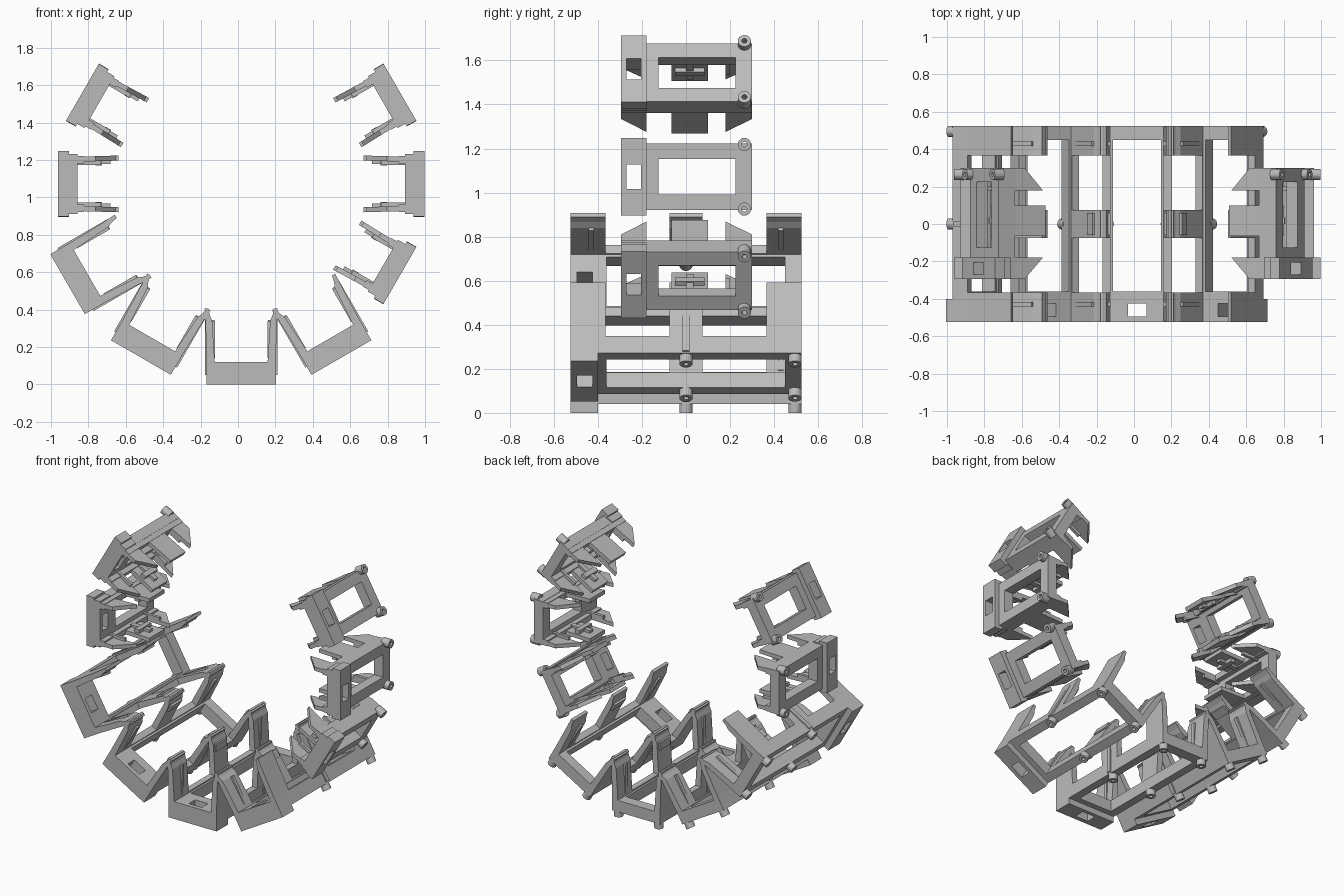
import bpy, bmesh, math
from mathutils import Matrix, Vector

cube = bpy.data.objects.get("Cube")
if cube:
    bpy.data.objects.remove(cube, do_unlink=True)

grey = bpy.data.materials.new("light_grey")
grey.use_nodes = True
grey.diffuse_color = (0.5, 0.5, 0.5, 1)
grey.node_tree.nodes["Principled BSDF"].inputs["Base Color"].default_value = (0.5, 0.5, 0.5, 1)


def prism(bm, points, offset):
    """Extrude a closed 3D outline along an offset."""
    face = bm.faces.new([bm.verts.new(p) for p in points])
    new = bmesh.ops.extrude_face_region(bm, geom=[face], use_keep_orig=True)["geom"]
    bmesh.ops.translate(bm, verts=[g for g in new if isinstance(g, bmesh.types.BMVert)], vec=offset)


def box(bm, x, y, z):
    prism(bm, [(x[0], y[0], z[0]), (x[1], y[0], z[0]), (x[1], y[1], z[0]), (x[0], y[1], z[0])],
          Vector((0, 0, z[1] - z[0])))


def ring(bm, half, y, hole_half, hole_y, z):
    """Rectangular plate with a rectangular opening."""
    def loop(h, ys, level):
        return [bm.verts.new((a * h, b, level)) for a, b in
                ((-1, ys[0]), (1, ys[0]), (1, ys[1]), (-1, ys[1]))]
    outer = [loop(half, y, level) for level in z]
    inner = [loop(hole_half, hole_y, level) for level in z]
    for a, b in ((outer[0], outer[1]), (inner[0], inner[1]),
                 (outer[0], inner[0]), (outer[1], inner[1])):
        for i in range(4):
            j = (i + 1) % 4
            bm.faces.new((a[i], a[j], b[j], b[i]))


def boss(bm, x, y, radius, hole, top):
    """Round hollow foot, spun from a rectangular section."""
    pts = [(hole, 0), (radius, 0), (radius, top), (hole, top)]
    verts = [bm.verts.new((x + r, y, z)) for r, z in pts]
    edges = [bm.edges.new((verts[i], verts[(i + 1) % 4])) for i in range(4)]
    bmesh.ops.spin(bm, geom=verts + edges, cent=(x, y, 0), axis=(0, 0, 1),
                   angle=math.tau, steps=20, use_merge=True)


def finish(bm, name):
    bmesh.ops.remove_doubles(bm, verts=bm.verts, dist=0.00001)
    bmesh.ops.recalc_face_normals(bm, faces=bm.faces)
    mesh = bpy.data.meshes.new(name)
    bm.to_mesh(mesh)
    bm.free()
    mesh.materials.append(grey)
    return mesh


def large_parts():
    # Base: open frame with a deeper slotted block at the front
    base = bmesh.new()
    ring(base, 0.185, (-0.40, 0.525), 0.128, (-0.36, 0.45), (0.04, 0.12))
    ring(base, 0.185, (-0.525, -0.40), 0.05, (-0.495, -0.425), (0, 0.12))
    # Walls: low sill with three tapered posts on each side
    walls = bmesh.new()
    profile = [(0.185, 0.13), (0.19, 0.3), (0.195, 0.405), (0.175, 0.405),
               (0.168, 0.37), (0.155, 0.34), (0.142, 0.13)]
    for s in (-1, 1):
        box(walls, (s * 0.142, s * 0.185), (-0.525, 0.525), (0.04, 0.13))
        for y0, y1 in ((-0.525, -0.365), (-0.075, 0.075), (0.365, 0.525)):
            prism(walls, [(s * x, y0, z) for x, z in profile], Vector((0, y1 - y0, 0)))
        for y in (-0.43, 0.43):                       # inner guide ribs
            box(walls, (s * 0.14, s * 0.16), (y - 0.012, y + 0.012), (0.14, 0.34))
        box(walls, (s * 0.143, s * 0.165), (-0.06, 0.06), (0.29, 0.345))   # latch
        box(walls, (s * 0.18, s * 0.194), (-0.015, 0.015), (0.05, 0.36))   # outer rib
    # Bosses under the frame
    feet = bmesh.new()
    for x in (-0.155, 0.155):
        for y in (0, 0.495):
            boss(feet, x, y, 0.03, 0.012, 0.06)
    return {"base": finish(base, "large_base"), "walls": finish(walls, "large_walls"),
            "bosses": finish(feet, "large_bosses")}


def small_parts():
    # Base: open frame with a slotted, flanged block at the front
    base = bmesh.new()
    ring(base, 0.152, (-0.18, 0.30), 0.08, (-0.125, 0.225), (0.035, 0.105))
    ring(base, 0.175, (-0.295, -0.18), 0.055, (-0.27, -0.205), (0, 0.06))
    ring(base, 0.16, (-0.295, -0.18), 0.055, (-0.27, -0.205), (0.06, 0.105))
    # Walls: sill, straight centre tab and two pointed outer prongs per side
    walls = bmesh.new()
    prongs = [
        [(-0.295, 0.14), (-0.18, 0.14), (-0.18, 0.31), (-0.295, 0.20)],
        [(-0.065, 0.14), (0.10, 0.14), (0.10, 0.325), (-0.065, 0.325)],
        [(0.18, 0.14), (0.30, 0.14), (0.30, 0.20), (0.18, 0.31)],
    ]
    for s in (-1, 1):
        box(walls, (s * 0.11, s * 0.15), (-0.295, 0.30), (0.08, 0.14))
        for outline in prongs:
            prism(walls, [(s * (0.115 + z * 0.03), y, z) for y, z in outline],
                  Vector((s * 0.027, 0, 0)))
        box(walls, (s * 0.098, s * 0.13), (-0.05, 0.085), (0.20, 0.235))   # latch head
        box(walls, (s * 0.105, s * 0.13), (0.0, 0.035), (0.13, 0.28))      # latch stem
        for y in (-0.19, 0.19):                                            # prong ribs
            box(walls, (s * 0.10, s * 0.13), (y - 0.01, y + 0.01), (0.10, 0.23))
    # Bosses at the back corners
    feet = bmesh.new()
    for x in (-0.147, 0.147):
        boss(feet, x, 0.265, 0.03, 0.012, 0.06)
    return {"base": finish(base, "small_base"), "walls": finish(walls, "small_walls"),
            "bosses": finish(feet, "small_bosses")}


def place(kind, parts, radius, angles):
    """Set copies of a bracket around the arc, angle measured from the bottom."""
    for n, angle in enumerate(angles, 1):
        matrix = (Matrix.Translation((0.017, 0, 1.072))
                  @ Matrix.Rotation(-math.radians(angle), 4, "Y")
                  @ Matrix.Translation((0, 0, -radius)))
        for part, mesh in parts.items():
            ob = bpy.data.objects.new(f"{kind}_bracket_{n}_{part}", mesh)
            ob.matrix_world = matrix
            bpy.context.collection.objects.link(ob)


place("large", large_parts(), 1.072, (-60, -30, 0, 30))
place("small", small_parts(), 0.98, (-120, -90, 60, 90, 120))
